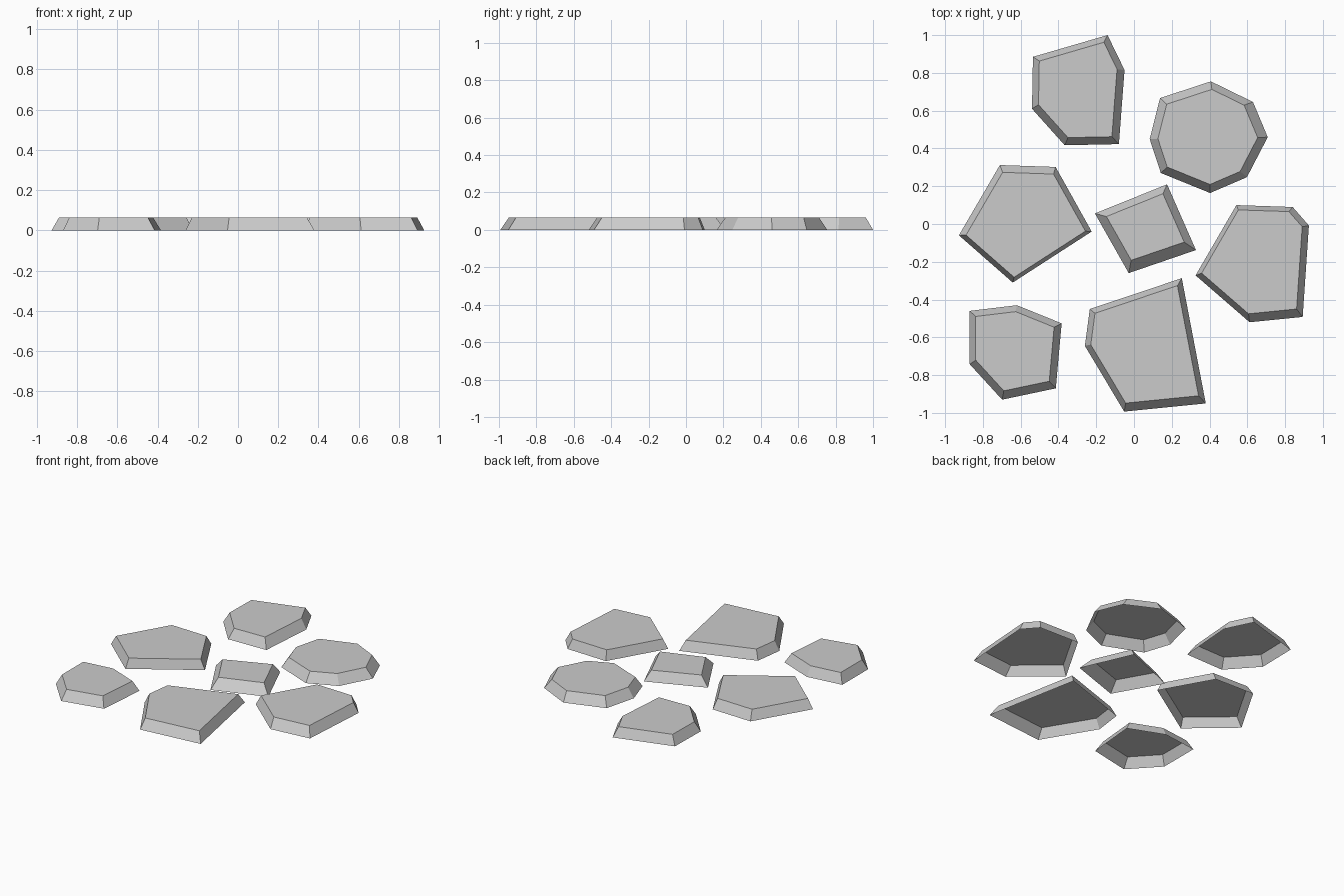
import bpy, bmesh
from mathutils import Vector

if "Cube" in bpy.data.objects:
    bpy.data.objects.remove(bpy.data.objects["Cube"])

HEIGHT = 0.065

# Each stone: clockwise ground outline as (x, y, slope inset of the edge
# starting at that corner), all in hundredths of a unit.
STONES = {
    "stone_back": [(-53.5, 88.5, 3.1), (-14, 100, 3.4), (-5, 81.5, 4),
                   (-8, 42.3, 4), (-36.7, 41.7, 4), (-54, 61, 3.4)],
    "stone_octagon": [(13.8, 66.7, 4.2), (40.7, 75.5, 3.6), (63, 64.6, 5),
                      (70.8, 46, 4.6), (59.8, 24.8, 4.2), (40.3, 16.4, 4.2),
                      (14.2, 27, 4.2), (8.3, 45, 4.2)],
    "stone_left": [(-71, 31.2, 3.8), (-41.5, 30.2, 2.8), (-22.4, -4, 2),
                   (-64.2, -31, 2.6), (-92.7, -6, 3.2)],
    "stone_centre": [(-20.7, 5.6, 3.8), (17.5, 21, 4),
                     (32.8, -13.8, 6), (-2.8, -26, 4.5)],
    "stone_right": [(54.2, 10, 2.5), (84, 9, 3.1), (92.6, -0.8, 3.5),
                    (89.3, -49.2, 4.5), (61.2, -52, 3), (32.6, -27.2, 2.2)],
    "stone_front": [(-23.4, -45, 3), (25.3, -28.7, 3), (38, -95, 4.4),
                    (-5.2, -99.3, 3), (-26, -64.5, 3)],
    "stone_front_left": [(-87, -46, 3.3), (-62, -43, 3.4), (-38.3, -52.6, 3.8),
                         (-41.4, -87, 4.4), (-69.8, -93, 3.8), (-87, -74.2, 3.2)],
}


def inset_corner(p, q, r, d1, d2):
    """Corner q moved inward by d1 from edge p-q and by d2 from edge q-r."""
    a, b = (q - p).normalized(), (r - q).normalized()
    n1, n2 = Vector((a.y, -a.x)), Vector((b.y, -b.x))
    det = n1.x * n2.y - n1.y * n2.x
    return q + Vector((d1 * n2.y - d2 * n1.y, n1.x * d2 - n2.x * d1)) / det


def stepping_stone(name, outline):
    """Flat top with sloped sides and an open underside."""
    outline = outline[::-1]  # keep insets paired with their edges below
    n = len(outline)
    pts = [Vector((x, y)) / 100 for x, y, _ in outline]
    ins = [d / 100 for _, _, d in outline]
    bm = bmesh.new()
    base = [bm.verts.new((p.x, p.y, 0)) for p in pts]
    top = []
    for i in range(n):
        # outline is now anticlockwise: clockwise neighbours are i+1 then i-1
        c = inset_corner(pts[(i + 1) % n], pts[i], pts[i - 1],
                         ins[(i + 1) % n], ins[i])
        top.append(bm.verts.new((c.x, c.y, HEIGHT)))
    bm.faces.new(top)
    for i in range(n):
        j = (i + 1) % n
        bm.faces.new((base[i], base[j], top[j], top[i]))
    mesh = bpy.data.meshes.new(name)
    bm.to_mesh(mesh)
    bm.free()
    bpy.context.collection.objects.link(bpy.data.objects.new(name, mesh))


for stone_name, stone_outline in STONES.items():
    stepping_stone(stone_name, stone_outline)
